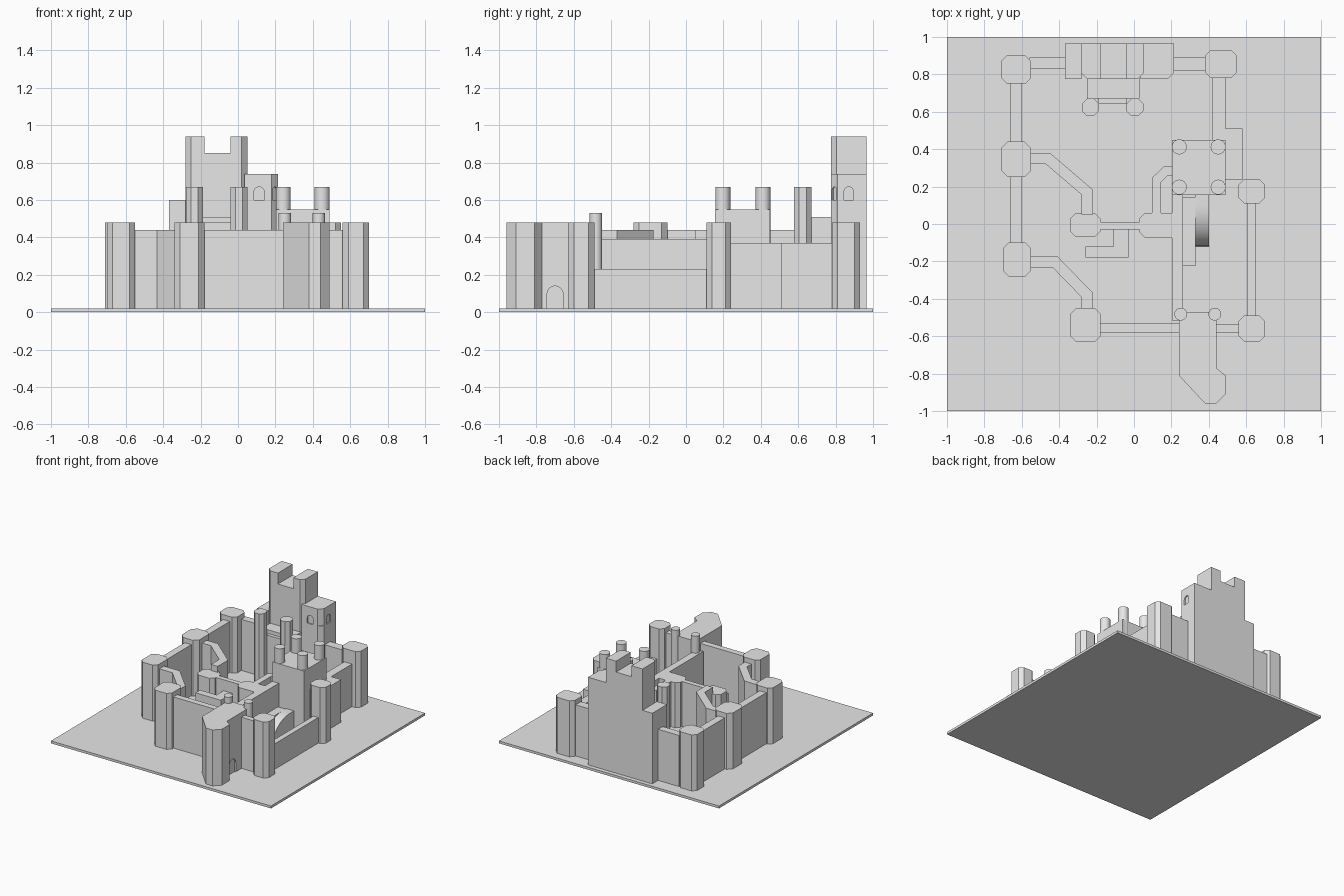
import bpy, math
from mathutils import Vector

if "Cube" in bpy.data.objects:
    bpy.data.objects.remove(bpy.data.objects["Cube"], do_unlink=True)

stone = bpy.data.materials.new("stone_grey")
stone.use_nodes = True
stone.diffuse_color = (0.8, 0.8, 0.8, 1)
stone.node_tree.nodes["Principled BSDF"].inputs["Base Color"].default_value = (0.8, 0.8, 0.8, 1)

GROUND, TOWER, WALL, INNER, LOW = 0.02, 0.48, 0.44, 0.39, 0.23


def make(name, verts, faces):
    mesh = bpy.data.meshes.new(name)
    mesh.from_pydata(verts, [], faces)
    mesh.materials.append(stone)
    obj = bpy.data.objects.new(name, mesh)
    bpy.context.collection.objects.link(obj)
    return obj


def prism(name, outline, top, bottom=GROUND):
    """Upright prism over a counter-clockwise plan outline."""
    n = len(outline)
    verts = [(x, y, z) for z in (bottom, top) for x, y in outline]
    sides = [(i, (i + 1) % n, n + (i + 1) % n, n + i) for i in range(n)]
    return make(name, verts, [tuple(reversed(range(n))), tuple(range(n, 2 * n))] + sides)


def block(name, x0, x1, y0, y1, top, bottom=GROUND):
    return prism(name, [(x0, y0), (x1, y0), (x1, y1), (x0, y1)], top, bottom)


def tower(name, x0, x1, y0, y1, top=TOWER, c=0.03, corners="sw se ne nw"):
    """Rectangular tower with the listed corners chamfered."""
    plan = {
        "sw": ((x0, y0), [(x0, y0 + c), (x0 + c, y0)]),
        "se": ((x1, y0), [(x1 - c, y0), (x1, y0 + c)]),
        "ne": ((x1, y1), [(x1, y1 - c), (x1 - c, y1)]),
        "nw": ((x0, y1), [(x0 + c, y1), (x0, y1 - c)]),
    }
    outline = []
    for key, (sharp, cut) in plan.items():
        outline += cut if key in corners else [sharp]
    return prism(name, outline, top)


def wall(name, path, width=0.06, top=WALL):
    """Wall of constant width along a plan path, mitred at the bends."""
    pts = [Vector(p) for p in path]
    dirs = [(b - a).normalized() for a, b in zip(pts, pts[1:])]
    left, right = [], []
    for i, p in enumerate(pts):
        d0, d1 = dirs[max(i - 1, 0)], dirs[min(i, len(dirs) - 1)]
        n0, n1 = Vector((-d0.y, d0.x)), Vector((-d1.y, d1.x))
        m = (n0 + n1).normalized()
        m *= width / 2 / m.dot(n0)
        left.append(tuple(p + m))
        right.append(tuple(p - m))
    return prism(name, right + left[::-1], top)


def turret(name, x, y, r, top):
    outline = [(x + r * math.cos(a), y + r * math.sin(a))
               for a in (math.tau * i / 24 for i in range(24))]
    obj = prism(name, outline, top)
    obj.select_set(True)
    bpy.context.view_layer.objects.active = obj
    bpy.ops.object.shade_smooth_by_angle(angle=math.radians(35))
    obj.select_set(False)


def cut_arch(target, x, y, z, width, height, turn, depth=0.01):
    """Recess a round-headed opening into a wall face."""
    r = width / 2
    shape = [(-r, 0), (r, 0)] + [
        (r * math.cos(math.pi * i / 10), height - r + r * math.sin(math.pi * i / 10))
        for i in range(11)]
    n = len(shape)
    verts = [(u, d, v) for d in (-depth, depth) for u, v in shape]
    sides = [(i, n + i, n + (i + 1) % n, (i + 1) % n) for i in range(n)]
    cutter = make("arch_cutter", verts, [tuple(range(n)), tuple(reversed(range(n, 2 * n)))] + sides)
    cutter.location = (x, y, z)
    cutter.rotation_euler.z = math.radians(turn)
    cutter.hide_render = True
    mod = target.modifiers.new("arch", "BOOLEAN")
    mod.operation, mod.solver, mod.object = "DIFFERENCE", "EXACT", cutter
    bpy.context.view_layer.objects.active = target
    bpy.ops.object.modifier_apply(modifier=mod.name)
    bpy.data.objects.remove(cutter, do_unlink=True)


# Ground plate
block("ground_plate", -1, 1, -1, 1, GROUND, 0)

# Outer towers
tower("back_right_tower", -0.71, -0.55, 0.75, 0.90)
tower("upper_right_tower", -0.71, -0.55, 0.25, 0.44, c=0.035)
tower("lower_right_tower", -0.70, -0.55, -0.28, -0.10)
tower("front_right_tower", -0.34, -0.18, -0.63, -0.45)
tower("front_left_tower", 0.56, 0.70, -0.63, -0.49)
tower("middle_left_tower", 0.56, 0.70, 0.11, 0.24)
tower("back_left_tower", 0.38, 0.55, 0.78, 0.93)

# Outer curtain walls
wall("back_right_wall", [(-0.56, 0.86), (-0.36, 0.86)])
wall("back_left_wall", [(0.21, 0.855), (0.39, 0.855)], 0.07)
wall("upper_side_wall", [(-0.63, 0.43), (-0.63, 0.76)])
wall("middle_side_wall", [(-0.63, -0.11), (-0.63, 0.26)])
wall("upper_diagonal_wall", [(-0.56, 0.35), (-0.46, 0.35), (-0.25, 0.17), (-0.25, 0.05)])
wall("lower_diagonal_wall", [(-0.56, -0.205), (-0.42, -0.205), (-0.25, -0.38), (-0.25, -0.46)])
wall("front_wall", [(-0.19, -0.555), (0.25, -0.555)], 0.05)
wall("barbican_link_wall", [(0.43, -0.56), (0.57, -0.56)], 0.045)
wall("low_side_wall", [(0.63, -0.50), (0.63, 0.12)], 0.045, LOW)

# Barbican with its two turrets and side door
barbican = prism("barbican", [
    (0.24, -0.47), (0.24, -0.81), (0.38, -0.96), (0.44, -0.96), (0.49, -0.91),
    (0.49, -0.81), (0.44, -0.77), (0.44, -0.47)], TOWER)
cut_arch(barbican, 0.44, -0.70, GROUND, 0.085, 0.12, 90)
for side, x in (("right", 0.25), ("left", 0.432)):
    turret("barbican_turret_" + side, x, -0.482, 0.034, 0.53)

# Great keep along the back
block("keep_right_wing", -0.37, -0.28, 0.775, 0.965, 0.60)
tower("keep_right_merlon", -0.28, -0.18, 0.775, 0.965, 0.94, corners="sw")
block("keep_middle", -0.18, -0.04, 0.775, 0.965, 0.85)
tower("keep_left_merlon", -0.04, 0.05, 0.775, 0.965, 0.94, corners="se")
wing = tower("keep_left_wing", 0.035, 0.215, 0.776, 0.965, 0.74, c=0.035, corners="se")
for x, y, width, turn in ((0.113, 0.776, 0.055, 0), (0.198, 0.793, 0.035, 45),
                          (0.215, 0.87, 0.05, 90)):
    cut_arch(wing, x, y, 0.60, width, 0.07, turn)

# Forebuilding with octagonal entrance towers
block("forebuilding", -0.25, 0.03, 0.67, 0.78, 0.51)
block("forebuilding_porch", -0.19, -0.04, 0.642, 0.672, TOWER)
for side, x in (("right", -0.233), ("left", 0.005)):
    tower("forebuilding_tower_" + side, x - 0.046, x + 0.046, 0.578, 0.67, 0.67, c=0.027)

# Square tower with four corner turrets
block("square_tower", 0.203, 0.49, 0.155, 0.45, 0.55)
for i, x in enumerate((0.242, 0.45)):
    for j, y in enumerate((0.197, 0.412)):
        turret("square_tower_turret_%d%d" % (i, j), x, y, 0.04, 0.67)
block("terrace_upper", 0.42, 0.49, 0.44, 0.79, 0.37)
block("terrace_lower", 0.48, 0.58, 0.235, 0.51, 0.37)

# Inner gatehouse and inner walls
tower("gate_tower_right", -0.34, -0.18, -0.07, 0.06, INNER)
tower("gate_tower_left", 0.03, 0.26, -0.075, 0.06, INNER, corners="sw nw")
block("gate_bridge", -0.19, 0.04, -0.03, 0.01, INNER)
block("inner_long_wall", 0.203, 0.262, -0.515, 0.16, INNER)
wall("inner_bent_wall", [(0.12, 0.05), (0.12, 0.235), (0.17, 0.283), (0.21, 0.283)], 0.05, INNER)
block("gate_screen_front", -0.26, -0.03, -0.18, -0.12, 0.30)
block("gate_screen_side", -0.11, -0.03, -0.13, -0.02, 0.30)

# Landing and curved ramp beside the inner wall
block("ramp_landing", 0.26, 0.33, -0.225, 0.145, 0.2)
steps = 10
arc = [(-0.12 + 0.22 * (1 - math.cos(t)), GROUND + 0.18 * math.sin(t))
       for t in (math.pi / 2 * i / steps for i in range(steps + 1))]
arc += [(0.16, 0.2), (0.16, GROUND)]
n = len(arc)
ramp = make("curved_ramp", [(x, y, z) for x in (0.33, 0.40) for y, z in arc],
            [tuple(range(n)), tuple(reversed(range(n, 2 * n)))]
            + [(i, n + i, n + (i + 1) % n, (i + 1) % n) for i in range(n)])
ramp.select_set(True)
bpy.context.view_layer.objects.active = ramp
bpy.ops.object.shade_smooth_by_angle(angle=math.radians(35))
ramp.select_set(False)
